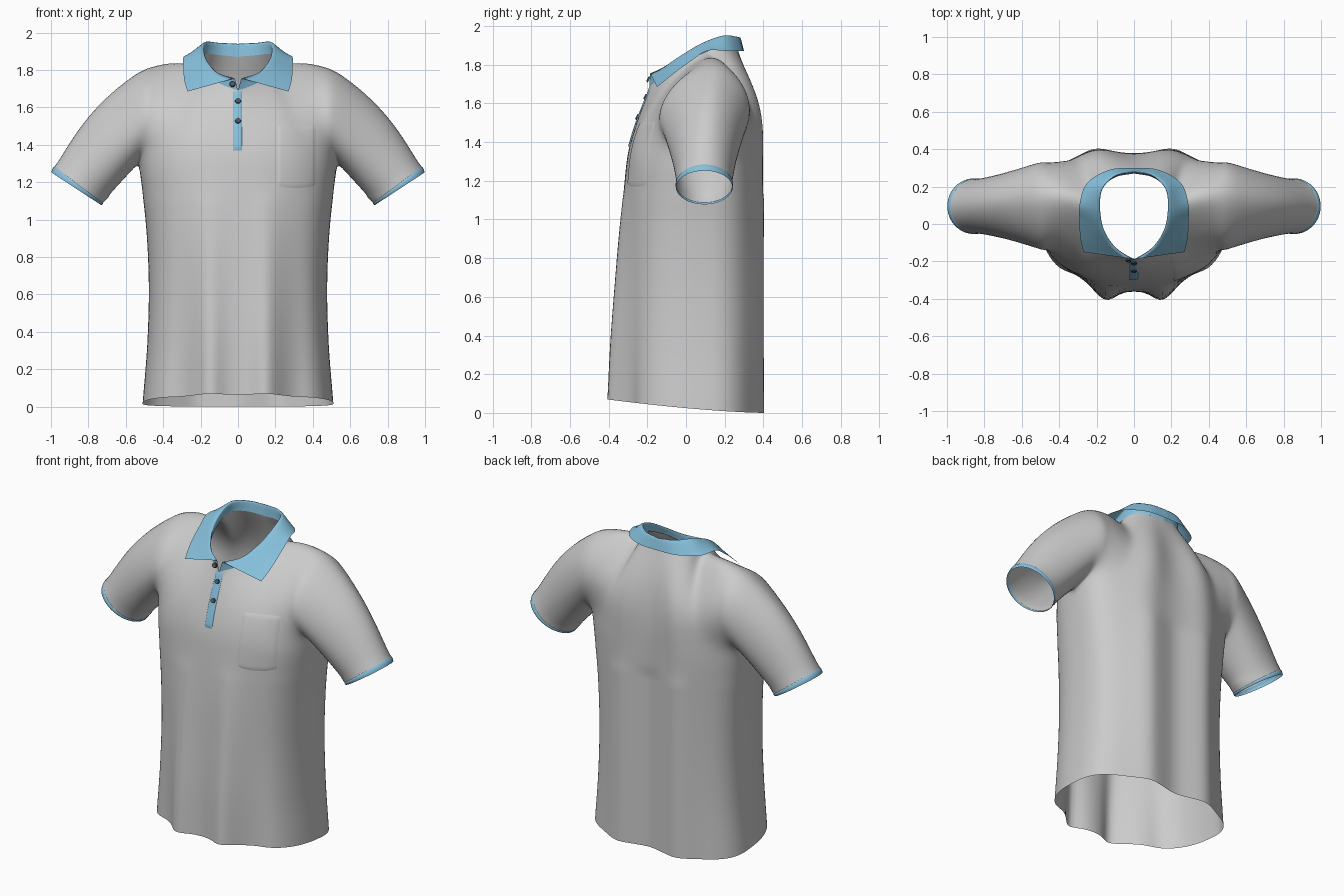
import bpy, bmesh, math
from mathutils import Vector as V
from mathutils.bvhtree import BVHTree

if "Cube" in bpy.data.objects:
    bpy.data.objects.remove(bpy.data.objects["Cube"])

blue = bpy.data.materials.new("trim_blue")
blue.diffuse_color = (0.24, 0.53, 0.72, 1)
blue.use_nodes = True
blue.node_tree.nodes["Principled BSDF"].inputs["Base Color"].default_value = blue.diffuse_color
dark = bpy.data.materials.new("button_dark")
dark.diffuse_color = (0.08, 0.09, 0.11, 1)
dark.use_nodes = True
dark.node_tree.nodes["Principled BSDF"].inputs["Base Color"].default_value = dark.diffuse_color


def spline(pts, t):
    n = len(pts) - 1
    i = min(int(t * n), n - 1)
    f = t * n - i
    p1, p2 = V(pts[i]), V(pts[i + 1])
    p0 = V(pts[i - 1]) if i else 2 * p1 - p2
    p3 = V(pts[i + 2]) if i + 2 <= n else 2 * p2 - p1
    return 0.5 * (2 * p1 + (p2 - p0) * f + (2 * p0 - 5 * p1 + 4 * p2 - p3) * f * f
                  + (3 * p1 - p0 - 3 * p2 + p3) * f ** 3)


def grid(bm, rows):
    vs = [[bm.verts.new(p) for p in r] for r in rows]
    for a, b in zip(vs, vs[1:]):
        for k in range(len(a) - 1):
            bm.faces.new((a[k], a[k + 1], b[k + 1], b[k]))


def finish(bm, name, mat=None, relax=0):
    bmesh.ops.remove_doubles(bm, verts=bm.verts, dist=0.0012)
    soft = [v for v in bm.verts if not v.is_boundary and v.co.z > 1.12]
    for _ in range(relax):
        bmesh.ops.smooth_vert(bm, verts=soft, factor=0.5,
                              use_axis_x=True, use_axis_y=True, use_axis_z=True)
    bmesh.ops.recalc_face_normals(bm, faces=bm.faces)
    me = bpy.data.meshes.new(name)
    bm.to_mesh(me)
    me.shade_smooth()
    ob = bpy.data.objects.new(name, me)
    bpy.context.collection.objects.link(ob)
    if mat:
        me.materials.append(mat)
    return ob


# Guide curves (right half): neckline, collar fold, collar outer edge, from front to back
NECK = [(0, -.19, 1.69), (.10, -.125, 1.73), (.165, -.03, 1.80), (.185, .10, 1.865),
        (.17, .19, 1.885), (.10, .25, 1.88), (0, .27, 1.87)]
FOLD = [(.018, -.185, 1.755), (.11, -.12, 1.785), (.17, -.03, 1.845), (.19, .08, 1.91),
        (.175, .19, 1.95), (.10, .26, 1.945), (0, .28, 1.94)]
OUTER = [(.27, -.15, 1.685), (.287, -.075, 1.745), (.292, .02, 1.815), (.29, .11, 1.872),
         (.25, .22, 1.87), (.13, .29, 1.87), (0, .30, 1.87)]
SHOULDER = [(.185, .10, 1.865), (.36, .15, 1.868), (.52, .15, 1.825)]
ARM_FRONT = [(.53, .10, 1.29), (.515, -.07, 1.37), (.50, -.145, 1.54), (.50, -.05, 1.72), (.52, .15, 1.825)]
ARM_BACK = [(.53, .10, 1.29), (.53, .26, 1.37), (.51, .335, 1.55), (.51, .29, 1.72), (.52, .15, 1.825)]
# Torso levels: height, half width, front depth, back depth
TORSO = [(0, .51, -.36, .38), (.325, .485, -.36, .38), (.65, .477, -.35, .38),
         (.97, .492, -.335, .38), (1.29, .53, -.31, .38)]
N, YC = 64, .10


def pleat(x, z, front):
    g = lambda c, s: math.exp(-((abs(x) - c) / s) ** 2)
    if front:
        return max(0, 1 - z / 1.3) * (-.055 * g(.15, .07) + .03 * g(.31, .08))
    return .034 * g(.21, .10) - .012 * g(0, .07)


def torso_point(k, v, front):
    z, w, yf, yb = spline([V(r) for r in TORSO], v)
    th = math.pi * k / N
    c, s = math.cos(th), math.sin(th)
    x = math.copysign(w * abs(c) ** .8, c)
    y = YC + ((yf if front else yb) - YC) * max(s, 0) ** .77
    y += pleat(x, z, front) * min(1, 3 * max(s, 0))
    z += .07 * (max(0, .41 - y) / .82) ** 1.5 * (1 - v) ** 2
    return V((x, y, z))


# Blend that leaves the torso vertically and curves in towards the shoulder
def rise(low, top, t, power):
    p = low.lerp(top, t)
    p.y = low.y + (top.y - low.y) * t ** power
    return p


def yoke_point(k, t, front):
    u = 1 - 2 * k / N
    a, sg = abs(u), (1 if u >= 0 else -1)
    if a <= .5:
        top = spline(NECK, a if front else 1 - a)
    else:
        top = spline(SHOULDER, 2 * a - 1)
    edge = spline(ARM_FRONT if front else ARM_BACK, t)
    low = torso_point(k, 1, front)
    low.x *= sg
    power = 1.3 + .8 * math.sin(math.pi * a / 2) if front else 2.4
    end_power = 2.1 if front else 2.4
    p = rise(low, top, t, power)
    p += a ** 4 * (edge - rise(V(ARM_FRONT[0]), V(SHOULDER[-1]), t, end_power))
    # fuller chest and shoulder blades near the armholes
    p.y += (-.025 if front else .05) * math.sin(math.pi * a ** 1.5) * math.sin(math.pi * t) ** 2
    p.x *= sg
    return p


ROWS, ARM = 40, 24


# Sleeve lofted from armhole to cuff
def sleeve_point(t, s, front, side, grow=0):
    phi = math.pi * t
    start = spline(ARM_FRONT if front else ARM_BACK, t)
    r = 1 + grow
    end = V((.865, .095, 1.165)) - V((.133, 0, .087)) * math.cos(phi) * r
    end.y += (-1 if front else 1) * .145 * math.sin(phi) * r
    p = start.lerp(end, s)
    p.y = start.y + (end.y - start.y) * (1 - (1 - s) ** 1.4)
    p += V((.03, 0, .045)) * math.sin(math.pi * s) * max(0, -math.cos(phi))
    p.x *= side
    return p


bm = bmesh.new()
for front in (True, False):
    grid(bm, [[torso_point(k, i / ROWS, front) for k in range(N + 1)] for i in range(ROWS + 1)])
    grid(bm, [[yoke_point(k, i / ARM, front) for k in range(N + 1)] for i in range(ARM + 1)])
    for side in (1, -1):
        grid(bm, [[sleeve_point(i / ARM, .96 * j / 20, front, side) for i in range(ARM + 1)]
                  for j in range(21)])
finish(bm, "shirt_body", relax=14)
bm.normal_update()
tree = BVHTree.FromBMesh(bm)

# Coloured bands at the sleeve ends
for side in (1, -1):
    b = bmesh.new()
    for front in (True, False):
        grid(b, [[sleeve_point(i / ARM, s, front, side, g) for i in range(ARM + 1)]
                 for s, g in ((.955, 0), (.96, .02), (.985, .02), (1, .0))])
    finish(b, "sleeve_band_" + ("left" if side > 0 else "right"), blue)

# Folded collar: stand, fold and falling leaf
b = bmesh.new()
for side in (1, -1):
    rows = []
    for i in range(41):
        sec = [spline(c, i / 40) for c in (NECK, FOLD, OUTER)]
        soft = min(1, i / 12)
        row = []
        for j in range(13):
            flat = sec[0].lerp(sec[1], j / 6) if j <= 6 else sec[1].lerp(sec[2], j / 6 - 1)
            p = flat.lerp(spline(sec, j / 12), soft)
            row.append(V((p.x * side, p.y, p.z)))
        rows.append(row)
    grid(b, rows)
finish(b, "collar", blue)


def on_front(x, z, lift):
    hit = tree.ray_cast(V((x, -1, z)), V((0, 1, 0)))[0]
    return V((x, hit.y - lift, z))


def patch(name, x0, x1, z0, z1, lift, mat=None, nx=10, nz=14, dip=0):
    b, rows = bmesh.new(), []
    for j in range(nz + 1):
        row = []
        for i in range(nx + 1):
            rim = i in (0, nx) or j in (0, nz)
            x = x0 + (x1 - x0) * i / nx
            z = z0 + (z1 - z0) * j / nz - dip * (1 - j / nz) * (1 - abs(2 * i / nx - 1) ** 3)
            row.append(on_front(x, z, .001 if rim else lift))
        rows.append(row)
    grid(b, rows)
    return finish(b, name, mat)


# Button placket and chest pocket follow the front surface
patch("placket", -.028, .022, 1.37, 1.685, .007, blue, nx=8, nz=24)
patch("chest_pocket", .21, .415, 1.185, 1.505, .005, nx=18, nz=24, dip=.015)

# Buttons with a recessed face
for n, (x, z) in enumerate(((-.03, 1.725), (0, 1.635), (0, 1.53))):
    pos = V((x, -.195, z)) if n == 0 else on_front(x, z, .009)
    b = bmesh.new()
    bmesh.ops.create_cone(b, cap_ends=True, segments=20, radius1=.016, radius2=.014, depth=.010)
    top = [f for f in b.faces if f.normal.z > .9]
    bmesh.ops.inset_region(b, faces=top, thickness=.004, depth=-.003)
    ob = finish(b, "button_%d" % (n + 1), dark)
    ob.location = pos
    ob.rotation_euler = (math.radians(65), 0, 0)
